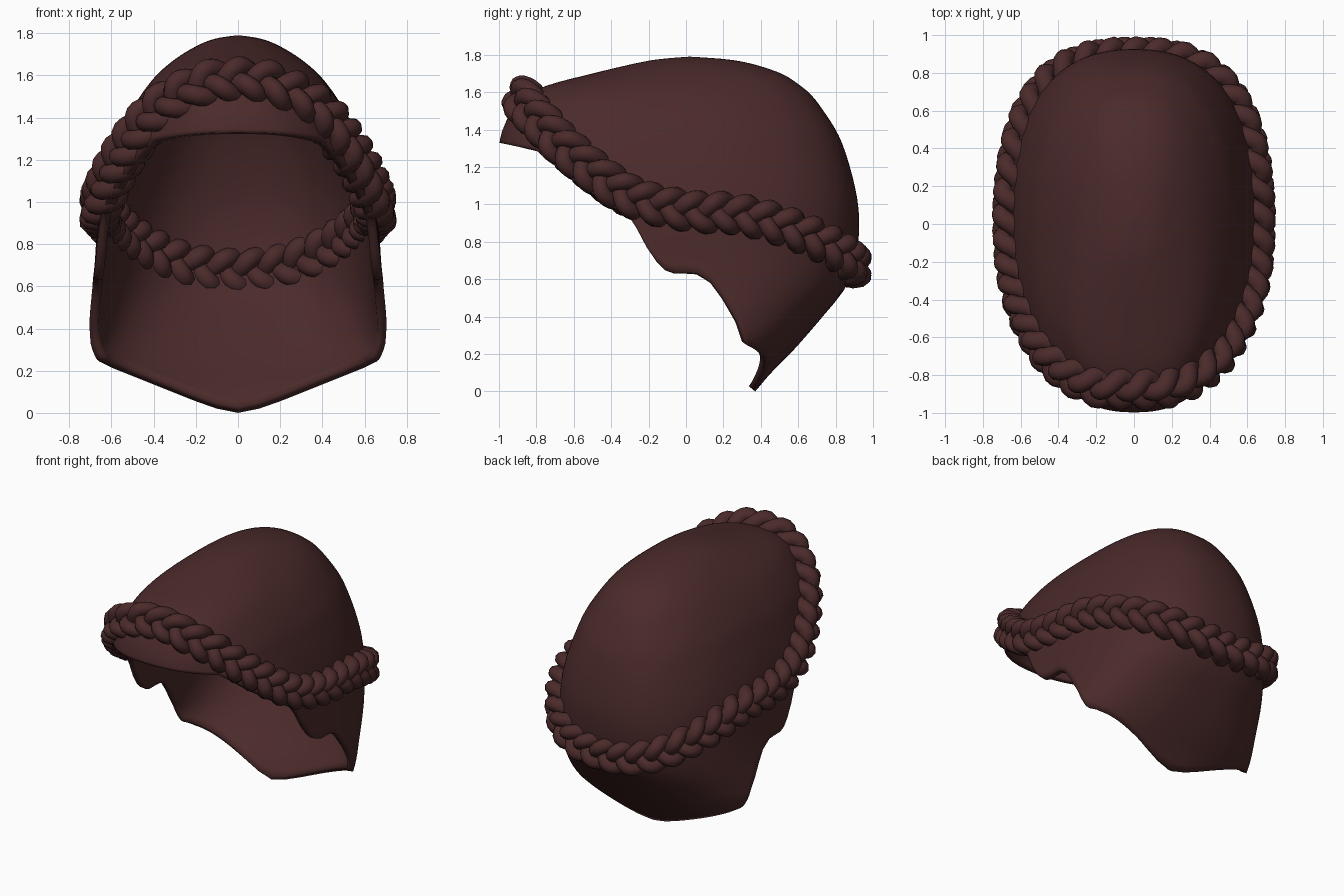
import bpy, bmesh, math
from mathutils import Vector

if "Cube" in bpy.data.objects:
    bpy.data.objects.remove(bpy.data.objects["Cube"])

brown = bpy.data.materials.new("dark_brown")
brown.diffuse_color = (0.07, 0.023, 0.023, 1)
brown.use_nodes = True
brown.node_tree.nodes["Principled BSDF"].inputs["Base Color"].default_value = brown.diffuse_color

# Horizontal sections of the cap: height, half width, front, middle, back
ROWS = [(1.79, .005, .015, .02, .025), (1.776, .10, -.15, .03, .22), (1.75, .175, -.29, .03, .36),
        (1.70, .265, -.50, .01, .51), (1.64, .345, -.73, -.05, .605), (1.58, .405, -.86, -.09, .675),
        (1.50, .465, -.93, -.10, .735), (1.40, .525, -.98, -.09, .80), (1.30, .565, -1, -.08, .845),
        (1.15, .615, -1, -.06, .89), (1.0, .65, -1, -.04, .92), (.85, .67, -1, -.03, .925),
        (.70, .68, -1, 0, .905), (.55, .70, -1, 0, .85), (.40, .73, -1, 0, .73),
        (.30, .745, -1, 0, .645), (.20, .725, -1, 0, .555), (.10, .63, -1, 0, .455),
        (0, .5, -1, 0, .37), (-.1, .4, -1, 0, .28)]
# Braid line: angle from the front, height
LINE = [(0, 1.57), (15, 1.555), (40, 1.455), (56, 1.31), (67, 1.18), (79, 1.04), (93, .96),
        (102, .955), (114, .915), (129, .845), (149, .75), (165, .69), (180, .665)]
# Lower edge seen from the side (y, z), and nape edge seen from behind (|x|, z)
EDGE = [(-1.2, 1.335), (-1, 1.33), (-.9, 1.31), (-.8, 1.29), (-.62, 1.14), (-.45, 1.02),
        (-.3, .93), (-.25, .85), (-.2, .75), (-.13, .66), (-.07, .635), (0, .635), (.05, .635),
        (.13, .59), (.2, .5), (.28, .37), (.33, .23), (.35, .1), (.36, -.3), (2, -.3)]
NAPE = [(0, 0), (.1, .02), (.2, .055), (.4, .135), (.6, .215), (.65, .24), (.72, .27), (2, .27)]


def catmull(a, b, c, d, t):
    return tuple(.5 * (2*q + (r-p)*t + (2*p-5*q+4*r-s)*t*t + (3*q-p-3*r+s)*t**3)
                 for p, q, r, s in zip(a, b, c, d))


def smooth_rows(rows, n):
    out = []
    for i in range(len(rows) - 1):
        a, d = rows[max(i-1, 0)], rows[min(i+2, len(rows)-1)]
        out += [catmull(a, rows[i], rows[i+1], d, k/n) for k in range(n)]
    return out + [rows[-1]]


def on_section(row, ang):
    z, w, f, m, b = row
    s, c = math.sin(ang), math.cos(ang)
    e = 2 / (2.45 if c > 0 else 2.4)
    reach = (m - f) if c > 0 else (b - m)
    return Vector((w * math.copysign(abs(s)**e, s), m - reach * math.copysign(abs(c)**e, c), z))


def interp(table, key):
    for a, b in zip(table, table[1:]):
        if min(a[0], b[0]) - 1e-9 <= key <= max(a[0], b[0]) + 1e-9:
            t = (key - a[0]) / (b[0] - a[0])
            return tuple(p + (q-p)*t for p, q in zip(a, b))
    return table[-1]


def make_object(name, bm):
    bmesh.ops.recalc_face_normals(bm, faces=bm.faces)
    me = bpy.data.meshes.new(name)
    bm.to_mesh(me)
    bm.free()
    me.materials.append(brown)
    ob = bpy.data.objects.new(name, me)
    bpy.context.collection.objects.link(ob)
    return ob


def smooth(ob, deg):
    bpy.ops.object.select_all(action='DESELECT')
    ob.select_set(True)
    bpy.context.view_layer.objects.active = ob
    bpy.ops.object.shade_smooth_by_angle(angle=math.radians(deg))


def loft(bm, rings, closed):
    vs = [[bm.verts.new(p) for p in r] for r in rings]
    n = len(vs[0])
    for a, b in list(zip(vs, vs[1:])) + ([(vs[-1], vs[0])] if closed else []):
        for i in range(n):
            bm.faces.new((a[i], a[(i+1) % n], b[(i+1) % n], b[i]))
    return vs


# Cap: each column runs from the crown down to the lower edge
rows = smooth_rows(ROWS, 4)
COLS, LEVELS = 180, 44


def at(ang, t):
    i = min(int(t), len(rows) - 2)
    return on_section(rows[i], ang).lerp(on_section(rows[i+1], ang), t - i)


def kept(p):
    return p.z > max(interp(EDGE, p.y)[1], interp(NAPE, abs(p.x))[1])


def column(ang):
    t = 8
    while t < len(rows) - 1 and kept(at(ang, t)):
        t += 1
    lo, hi = t - 1, t
    for _ in range(14):
        mid = (lo + hi) / 2
        lo, hi = (mid, hi) if kept(at(ang, mid)) else (lo, mid)
    return [at(ang, lo * k / LEVELS) for k in range(LEVELS + 1)]


columns = [column(2*math.pi*i/COLS) for i in range(COLS)]
bm = bmesh.new()
top = loft(bm, list(zip(*columns)), False)[0]
bm.faces.new(top)
cap = make_object("hair_cap", bm)
smooth(cap, 45)
sol = cap.modifiers.new("thickness", 'SOLIDIFY')
sol.thickness, sol.offset = .045, -1

# Braid centre line lying on the cap, spaced evenly by length
line = smooth_rows(LINE, 8)
raw = []
for i in range(720):
    deg = i / 2
    z = interp(line, deg if deg <= 180 else 360 - deg)[1]
    raw.append(on_section(interp(rows, z), math.radians(deg)))
for _ in range(30):
    raw = [(raw[i-1] + raw[i]*2 + raw[(i+1) % 720]) / 4 for i in range(720)]
raw.append(raw[0])
dist = [0]
for a, b in zip(raw, raw[1:]):
    dist.append(dist[-1] + (b-a).length)
table = [(d, *p) for d, p in zip(dist, raw)]
TURNS, STEPS = 14, 28
N = TURNS * STEPS
path = [Vector(interp(table, dist[-1]*i/N)[1:]) for i in range(N)]


def frame(points, i):
    tan = (points[(i+1) % N] - points[i-1]).normalized()
    p = path[i]
    out = Vector((p.x/.44, p.y/.9, max(0, p.z-1)*.9))
    out = (out - tan*out.dot(tan)).normalized()
    return tan.cross(out), out


# Three woven strands
for k in range(3):
    centres = []
    for i, p in enumerate(path):
        side, out = frame(path, i)
        th = 2*math.pi*(i/STEPS + k/3)
        centres.append(p + side*.07*math.sin(th) + out*(.002 + .045*math.sin(2*th)))
    rings = []
    for i, c in enumerate(centres):
        side, out = frame(centres, i)
        rings.append([c + side*.047*math.cos(a) + out*.052*math.sin(a)
                      for a in (2*math.pi*j/10 for j in range(10))])
    bm = bmesh.new()
    loft(bm, rings, True)
    smooth(make_object(f"braid_strand_{k+1}", bm), 60)
